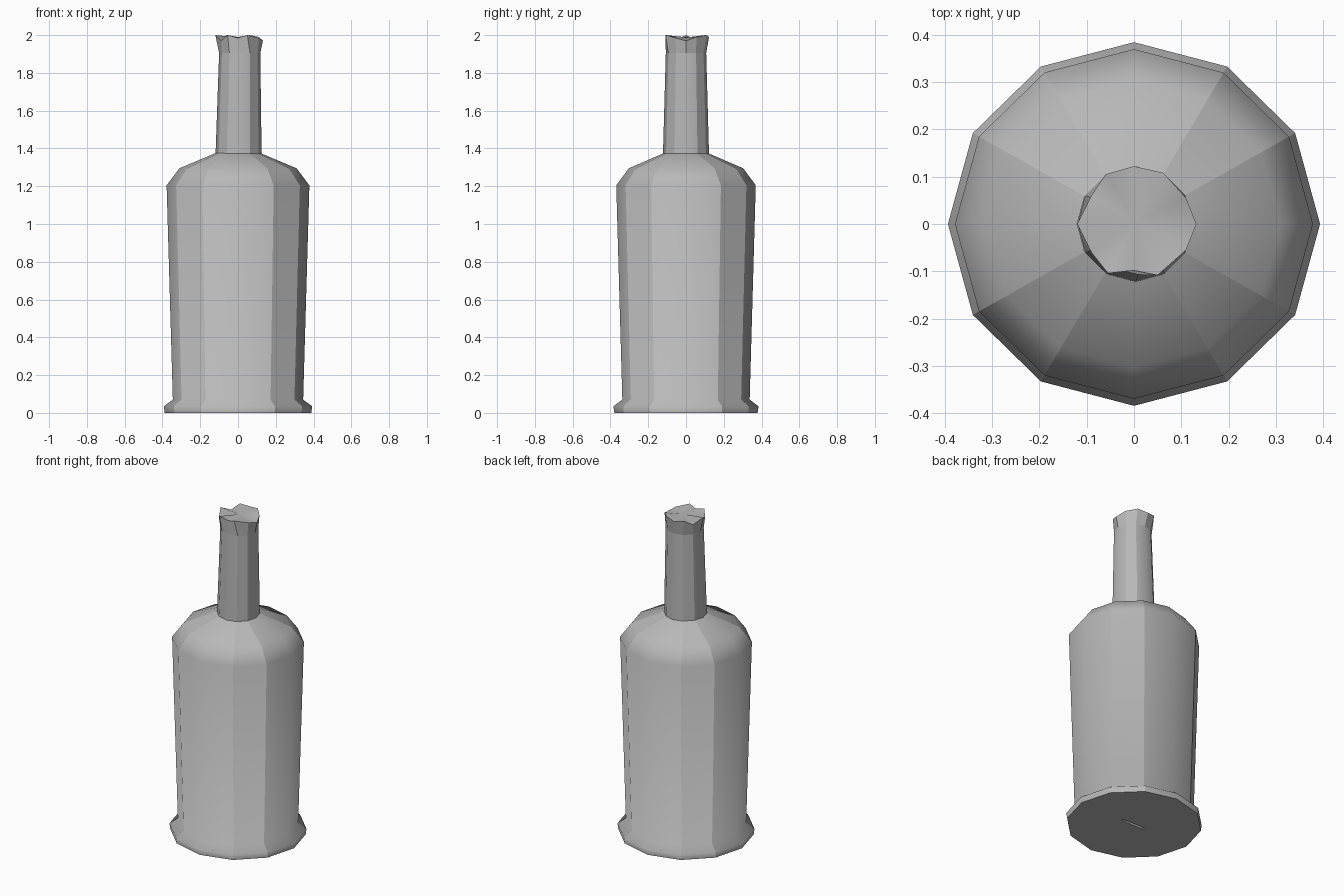
import bpy, bmesh
from math import cos, sin, radians

if "Cube" in bpy.data.objects:
    bpy.data.objects.remove(bpy.data.objects["Cube"])

SIDES = 12

# Dark grey finish shared by all parts
grey = bpy.data.materials.new("dark_grey")
grey.diffuse_color = (0.48, 0.48, 0.48, 1)
grey.use_nodes = True
grey.node_tree.nodes["Principled BSDF"].inputs["Base Color"].default_value = grey.diffuse_color

def ring(rx, ry, z, cx=0.0):
    return [(cx + rx * cos(radians(30 * k)), ry * sin(radians(30 * k)), z) for k in range(SIDES)]

def loft(name, rings, sharp_rings=(), faceted=(), bottom=None, top=None):
    """Skin 12-sided rings; bands in 'faceted' have every corner sharp,
    the others stay smooth across the x and y axes."""
    bm = bmesh.new()
    vs = [[bm.verts.new(p) for p in r] for r in rings]
    for a, b in zip(vs, vs[1:]):
        for k in range(SIDES):
            n = (k + 1) % SIDES
            bm.faces.new((a[k], a[n], b[n], b[k]))
    for centre, loop in ((bottom, vs[0][::-1]), (top, vs[-1])):
        if centre:
            c = bm.verts.new(centre)
            for k in range(SIDES):
                bm.faces.new((loop[k], loop[(k + 1) % SIDES], c))
    for f in bm.faces:
        f.smooth = True
    for i, (a, b) in enumerate(zip(vs, vs[1:])):
        for k in range(SIDES):
            if k % 3 or i in faceted:
                bm.edges.get((a[k], b[k])).smooth = False
    for i in sharp_rings:
        for k in range(SIDES):
            bm.edges.get((vs[i][k], vs[i][(k + 1) % SIDES])).smooth = False
    mesh = bpy.data.meshes.new(name)
    bm.to_mesh(mesh)
    bm.free()
    mesh.materials.append(grey)
    ob = bpy.data.objects.new(name, mesh)
    bpy.context.collection.objects.link(ob)
    return ob

# Bottle body: slit in the base, flared foot, tapered wall, rounded shoulder
profile = [(0.388, 0.0), (0.393, 0.035), (0.345, 0.07),
           (0.378, 1.205), (0.31, 1.295), (0.12, 1.375)]
body = [ring(0.09, 0.008, 0.02), ring(0.09, 0.008, 0.0)]
body += [ring(r, r * 0.977, z) for r, z in profile]
loft("bottle_body", body, sharp_rings=(0, 1, 2), faceted=(4,), bottom=(0, 0, 0.02))

# Neck with a jagged, broken rim
rim = [(0.132, 0, 1.97), (0.11, 0.055, 1.99), (0.062, 0.108, 2.0), (0, 0.122, 1.99),
       (-0.06, 0.105, 2.0), (-0.09, 0.06, 1.97), (-0.12, 0, 2.0), (-0.09, -0.06, 1.97),
       (-0.055, -0.104, 2.0), (0, -0.098, 1.985), (0.05, -0.108, 2.0), (0.11, -0.055, 1.985)]
neck = [ring(0.122, 0.122, 1.365, 0.003), ring(0.109, 0.107, 1.905, 0.009), rim]
loft("broken_neck", neck, sharp_rings=(1, 2), faceted=(1,), top=(0.005, 0.005, 1.988))
